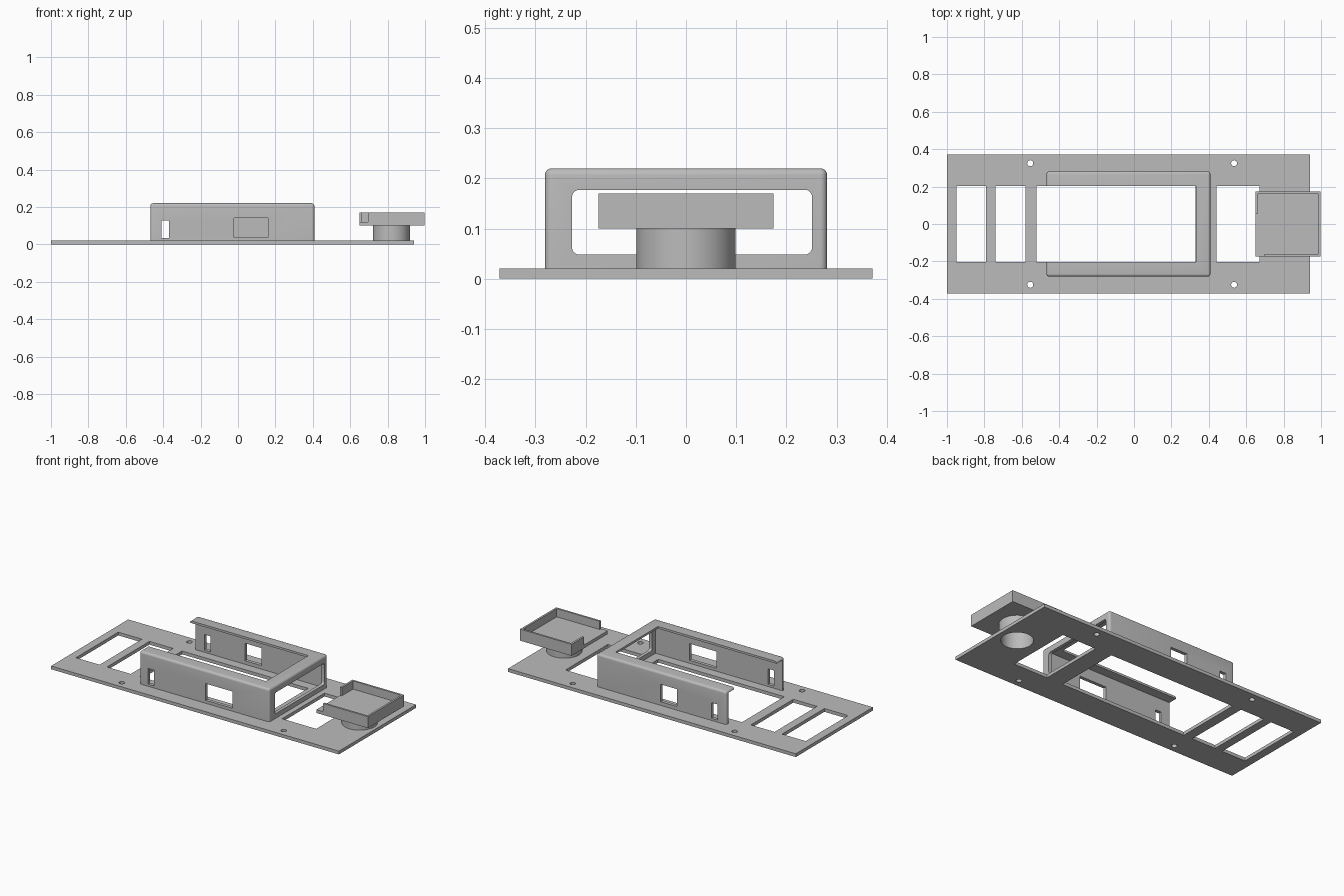
import bpy, bmesh, math

if "Cube" in bpy.data.objects:
    bpy.data.objects.remove(bpy.data.objects["Cube"])

grey = bpy.data.materials.new("plain grey")
grey.use_nodes = True
COLOUR = (0.5, 0.5, 0.5, 1)
grey.diffuse_color = COLOUR
grey.node_tree.nodes["Principled BSDF"].inputs["Base Color"].default_value = COLOUR


def finish(name, bm):
    mesh = bpy.data.meshes.new(name)
    bm.to_mesh(mesh)
    bm.free()
    mesh.materials.append(grey)
    ob = bpy.data.objects.new(name, mesh)
    bpy.context.collection.objects.link(ob)
    return ob


def box(name, x, y, z, radius=0, rounded=None):
    """Box from (min, max) ranges; edges picked by the rule 'rounded' are filleted."""
    bm = bmesh.new()
    bmesh.ops.create_cube(bm, size=1)
    for v in bm.verts:
        v.co = [r[0] if c < 0 else r[1] for c, r in zip(v.co, (x, y, z))]
    if rounded:
        edges = [e for e in bm.edges if rounded(e)]
        bmesh.ops.bevel(bm, geom=edges, offset=radius, segments=5,
                        profile=0.5, affect='EDGES')
    return finish(name, bm)


def cylinder(name, x, y, z, radius, sides=48):
    bm = bmesh.new()
    bmesh.ops.create_cone(bm, cap_ends=True, segments=sides, radius1=radius,
                          radius2=radius, depth=z[1] - z[0])
    bmesh.ops.translate(bm, verts=bm.verts, vec=(x, y, sum(z) / 2))
    return finish(name, bm)


def combine(ob, others, operation='DIFFERENCE'):
    """Cut or join solids one by one, then drop the helpers."""
    bpy.context.view_layer.objects.active = ob
    for other in others:
        mod = ob.modifiers.new("solid", 'BOOLEAN')
        mod.operation = operation
        mod.solver = 'EXACT'
        mod.object = other
        bpy.ops.object.modifier_apply(modifier=mod.name)
        bpy.data.objects.remove(other)


def span(e, axis):
    return abs(e.verts[0].co[axis] - e.verts[1].co[axis]) > 1e-4


# Base plate with four rectangular openings, screw holes and the pedestal bore
THROUGH = (-0.1, 0.1)
SLOT_Y = (-0.204, 0.204)
plate = box("base_plate", (-1, 0.94), (-0.371, 0.371), (0, 0.02))
cutters = [box("slot_cutter", x, SLOT_Y, THROUGH)
           for x in ((-0.95, -0.79), (-0.74, -0.58), (-0.52, 0.33), (0.44, 0.67))]
cutters += [cylinder("hole_cutter", x, y, THROUGH, 0.016, 24)
            for x in (-0.555, 0.535) for y in (-0.325, 0.325)]
cutters.append(cylinder("bore_cutter", 0.82, 0, THROUGH, 0.088))
combine(plate, cutters)

# Housing: rounded shell open at one end, with an inward lip on top
housing = box("housing", (-0.468, 0.408), (-0.281, 0.281), (0.02, 0.22), 0.014,
              lambda e: span(e, 2) or min(v.co.z for v in e.verts) > 0.1)
SIDE_FRONT, SIDE_BACK = (-0.4, -0.2), (0.2, 0.4)
combine(housing, [
    box("cavity_cutter", (-0.6, 0.388), (-0.261, 0.261), (-0.1, 0.207)),
    box("top_cutter", (-0.6, 0.332), SLOT_Y, (0.1, 0.4)),
    box("end_window_cutter", (0.35, 0.5), (-0.227, 0.251), (0.048, 0.177), 0.014,
        lambda e: span(e, 0)),
    box("front_window_cutter", (-0.022, 0.16), SIDE_FRONT, (0.038, 0.14)),
    box("back_window_cutter", (-0.135, -0.025), SIDE_BACK, (0.042, 0.148)),
    box("front_slot_cutter", (-0.41, -0.37), SIDE_FRONT, (0.033, 0.128)),
    box("back_slot_cutter", (-0.41, -0.367), SIDE_BACK, (0.033, 0.128)),
])

# Hollow round pedestal carrying the tray
pedestal = cylinder("tray_pedestal", 0.82, 0, (0.02, 0.1), 0.099)
combine(pedestal, [cylinder("bore_cutter", 0.82, 0, THROUGH, 0.088)])

# Square tray with a thin rim that is open at one corner
tray = box("tray", (0.65, 0.997), (-0.174, 0.174), (0.1, 0.17))
combine(tray, [
    box("tray_cavity_cutter", (0.662, 0.985), (-0.162, 0.162), (0.12, 0.3)),
    box("tray_corner_cutter", (0.6, 0.695), (-0.3, 0.055), (0.12, 0.3)),
])

# Smooth the round surfaces and keep the edges crisp
for ob in (plate, housing, pedestal, tray):
    bpy.ops.object.select_all(action='DESELECT')
    ob.select_set(True)
    bpy.context.view_layer.objects.active = ob
    bpy.ops.object.shade_smooth_by_angle(angle=math.radians(30))
